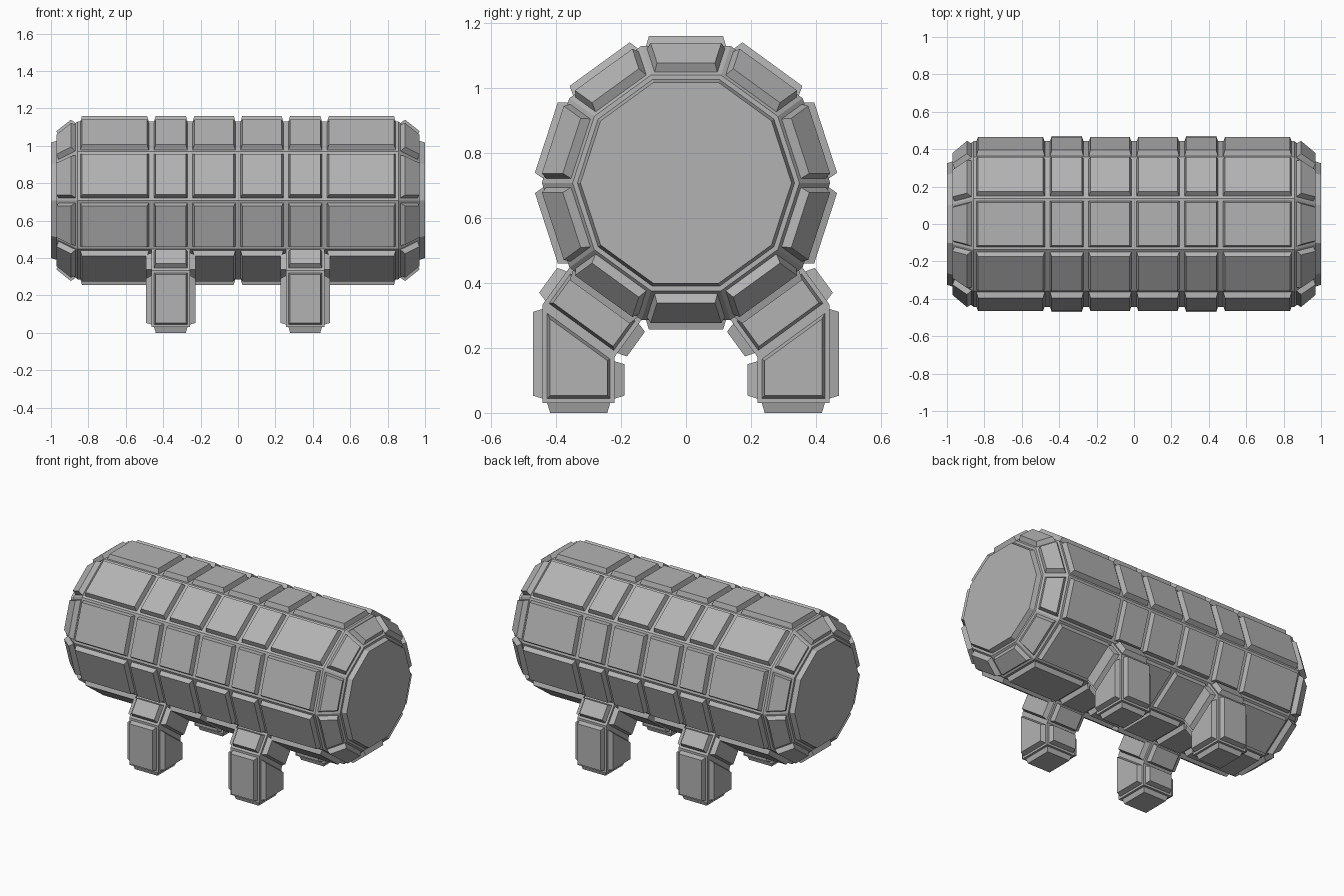
import bpy
import bmesh
from math import sin, cos, radians
from mathutils import Vector

cube = bpy.data.objects.get("Cube")
if cube:
    bpy.data.objects.remove(cube, do_unlink=True)

AXIS_Z = 0.708            # height of the barrel axis
APOTHEM = 0.422           # barrel centre to flat side
LEG_IN, LEG_OUT = 0.256, 0.463

grey = bpy.data.materials.new("Stone Grey")
grey.use_nodes = True
GREY = (0.45, 0.45, 0.45, 1)
grey.diffuse_color = GREY
grey.node_tree.nodes["Principled BSDF"].inputs["Base Color"].default_value = GREY


def panelled_loft(name, loops, hidden):
    """Skin closed loops, drop hidden faces, raise a tapered panel on every face."""
    bm = bmesh.new()
    rings = [[bm.verts.new(p) for p in loop] for loop in loops]
    for a, b in zip(rings, rings[1:]):
        for i in range(len(a)):
            j = (i + 1) % len(a)
            bm.faces.new((a[i], a[j], b[j], b[i]))
    bm.faces.new(rings[0])
    bm.faces.new(rings[-1])
    bmesh.ops.recalc_face_normals(bm, faces=bm.faces)
    drop = [f for f in bm.faces if hidden(f.calc_center_median())]
    bmesh.ops.delete(bm, geom=drop, context='FACES')
    panels = list(bm.faces)
    bmesh.ops.inset_individual(bm, faces=panels, thickness=0.014, use_even_offset=True)
    bmesh.ops.inset_individual(bm, faces=panels, thickness=0.009, depth=0.03,
                               use_even_offset=True)
    mesh = bpy.data.meshes.new(name)
    bm.to_mesh(mesh)
    bm.free()
    mesh.materials.append(grey)
    obj = bpy.data.objects.new(name, mesh)
    bpy.context.collection.objects.link(obj)
    return obj


def decagon(x, apothem):
    r = apothem / cos(radians(18))
    angles = [radians(18 + 36 * k) for k in range(10)]
    return [Vector((x, r * sin(a), AXIS_Z + r * cos(a))) for a in angles]


# Barrel with chamfered ends, open where the legs join
half = [(LEG_IN, APOTHEM), (LEG_OUT, APOTHEM), (0.857, APOTHEM), (0.97, 0.332)]
stations = [(-x, r) for x, r in reversed(half)] + [(0, APOTHEM)] + half


def under_leg(c):
    return LEG_IN < abs(c.x) < LEG_OUT and c.z < 0.4 and abs(c.y) > 0.2


panelled_loft("barrel", [decagon(x, r) for x, r in stations], under_leg)

# Four bent legs: hip grows out of the barrel side, foot drops straight down
ring = decagon(0, APOTHEM)
top_out, top_in = ring[3], ring[4]
hip = Vector((0, sin(radians(36)), -cos(radians(36)))) * 0.14
knee_out, knee_in = top_out + hip, top_in + hip
foot_out = Vector((0, knee_out.y, 0.03))
foot_in = Vector((0, knee_in.y, 0.03))
rows = [(top_out, top_in), (knee_out, knee_in), (foot_out, foot_in)]
hip_top = (top_out.z + top_in.z) / 2

for side, sx in (("left", 1), ("right", -1)):
    for end, sy in (("front", -1), ("back", 1)):
        loops = [[(sx * LEG_IN, sy * o.y, o.z), (sx * LEG_OUT, sy * o.y, o.z),
                  (sx * LEG_OUT, sy * i.y, i.z), (sx * LEG_IN, sy * i.y, i.z)]
                 for o, i in rows]
        joint = Vector((sx * (LEG_IN + LEG_OUT) / 2,
                        sy * (top_out.y + top_in.y) / 2, hip_top))
        panelled_loft(f"{end}_{side}_leg", loops,
                      lambda c: (c - joint).length < 0.01)
